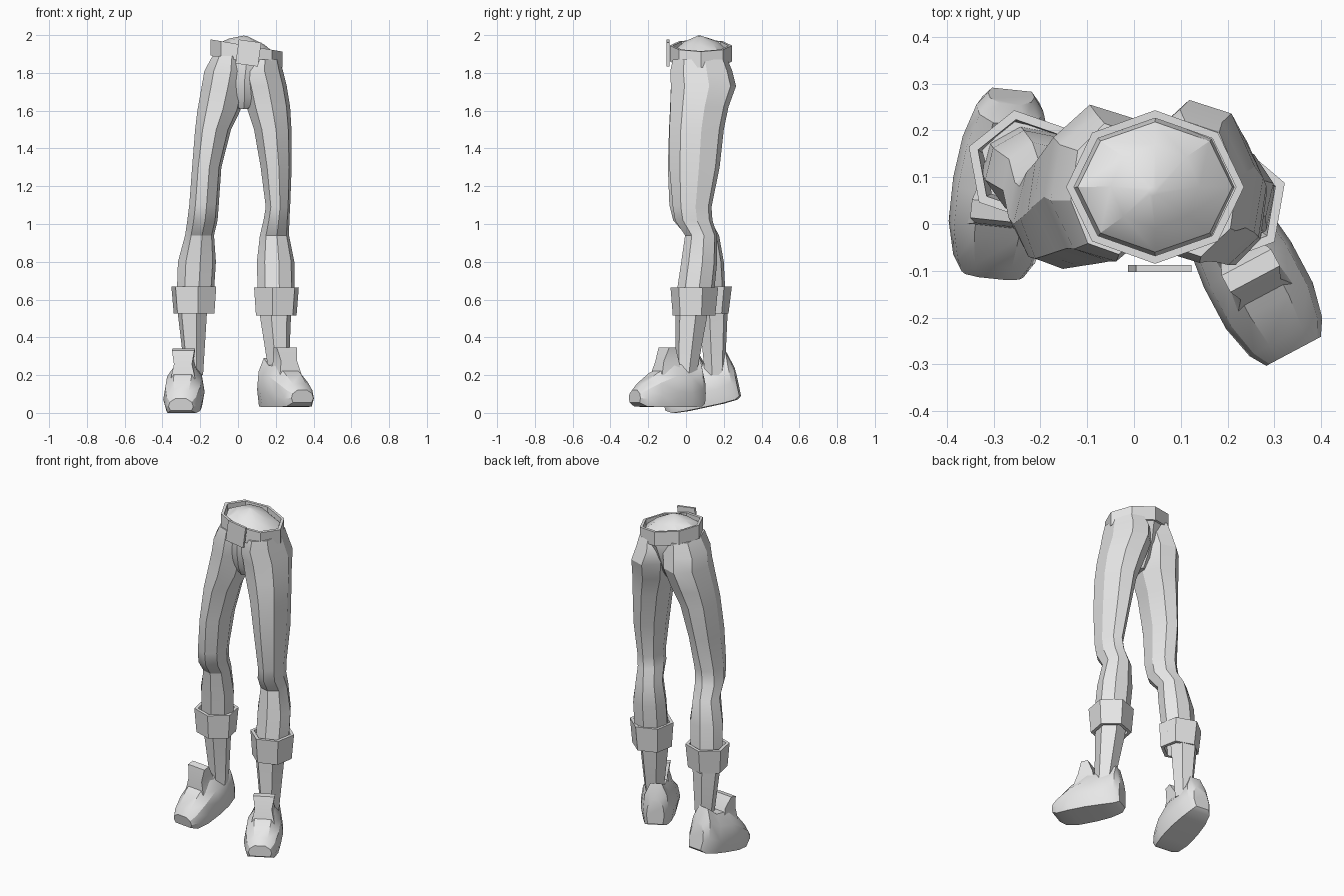
import bpy, bmesh, math
from mathutils import Matrix, Vector

cube = bpy.data.objects.get("Cube")
if cube:
    bpy.data.objects.remove(cube, do_unlink=True)

grey = bpy.data.materials.new("plain grey")
grey.use_nodes = True
grey.diffuse_color = (0.8, 0.8, 0.8, 1)
grey.node_tree.nodes["Principled BSDF"].inputs["Base Color"].default_value = (0.8, 0.8, 0.8, 1)


def ring(row, sides, phase=0.0, tilt=0.0):
    """Polygon stretched to fill the bounds in row: height, x range, y range."""
    z, x_low, x_high, y_low, y_high = row
    angles = [math.tau * i / sides + math.radians(phase) for i in range(sides)]
    wide = max(abs(math.cos(a)) for a in angles)
    deep = max(abs(math.sin(a)) for a in angles)
    points = []
    for a in angles:
        x = (x_low + x_high) / 2 + (x_high - x_low) / 2 * math.cos(a) / wide
        y = (y_low + y_high) / 2 + (y_high - y_low) / 2 * math.sin(a) / deep
        points.append(Vector((x, y, z + tilt * (x - 0.045))))
    return points


def skin(name, rings, closed=False, matrix=None, angle=28):
    """Join rings into a surface, capped at the ends or closed into a loop."""
    bm = bmesh.new()
    loops = [[bm.verts.new(p) for p in points] for points in rings]
    pairs = list(zip(loops, loops[1:]))
    if closed:
        pairs.append((loops[-1], loops[0]))
    else:
        bm.faces.new(loops[0])
        bm.faces.new(loops[-1])
    for a, b in pairs:
        for i in range(len(a)):
            j = (i + 1) % len(a)
            bm.faces.new((a[i], a[j], b[j], b[i]))
    if matrix:
        bm.transform(matrix)
    bmesh.ops.recalc_face_normals(bm, faces=bm.faces)
    mesh = bpy.data.meshes.new(name)
    bm.to_mesh(mesh)
    bm.free()
    mesh.materials.append(grey)
    obj = bpy.data.objects.new(name, mesh)
    bpy.context.collection.objects.link(obj)
    bpy.ops.object.select_all(action='DESELECT')
    obj.select_set(True)
    bpy.context.view_layer.objects.active = obj
    bpy.ops.object.shade_smooth_by_angle(angle=math.radians(angle))
    return obj


def inset(row, t):
    z, x_low, x_high, y_low, y_high = row
    return (z, x_low + t, x_high - t, y_low + t, y_high - t)


def band(name, low, high, thick, sides, phase=0.0, tilt=0.0):
    """Hollow band between two outer bounds."""
    rows = [low, high, inset(high, thick), inset(low, thick)]
    return skin(name, [ring(r, sides, phase, tilt) for r in rows], closed=True)


# Pelvis with a domed waist
pelvis = [
    (1.995, 0.03, 0.05, 0.06, 0.08),
    (1.965, -0.05, 0.14, -0.01, 0.17),
    (1.92, -0.12, 0.21, -0.06, 0.218),
    (1.86, -0.13, 0.222, -0.075, 0.23),
    (1.76, -0.14, 0.21, -0.06, 0.2),
    (1.67, -0.06, 0.13, -0.045, 0.16),
    (1.61, 0.0, 0.06, -0.01, 0.12),
]
skin("pelvis", [ring(r, 8, 0, -0.17) if i < 4 else ring(r, 8) for i, r in enumerate(pelvis)])

# Belt and buckle
band("belt", (1.86, -0.145, 0.235, -0.085, 0.243),
     (1.945, -0.145, 0.235, -0.085, 0.243), 0.017, 8, 0, -0.17)
buckle_place = Matrix.Translation((0.055, -0.095, 1.905)) @ Matrix.Rotation(math.radians(8), 4, 'Y')
plate = [(-0.064, -0.06, 0.06, -0.007, 0.007), (0.064, -0.06, 0.06, -0.007, 0.007)]
skin("buckle", [ring(r, 4, 45) for r in plate], matrix=buckle_place)

# Trouser legs, each from hip to cuff
trousers = {
    "left": [
        (1.87, 0.03, 0.222, -0.07, 0.22),
        (1.81, 0.0, 0.238, -0.083, 0.245),
        (1.73, 0.02, 0.258, -0.08, 0.265),
        (1.62, 0.045, 0.276, -0.082, 0.225),
        (1.5, 0.085, 0.283, -0.088, 0.2),
        (1.3, 0.12, 0.284, -0.088, 0.178),
        (1.09, 0.147, 0.276, -0.07, 0.135),
        (1.02, 0.135, 0.272, -0.058, 0.14),
        (0.94, 0.116, 0.27, -0.005, 0.165),
        (0.8, 0.1, 0.298, -0.025, 0.165),
        (0.6, 0.105, 0.3, -0.055, 0.145),
    ],
    "right": [
        (1.89, -0.135, 0.04, -0.065, 0.215),
        (1.81, -0.178, 0.06, -0.08, 0.235),
        (1.73, -0.192, 0.045, -0.08, 0.255),
        (1.6, -0.215, 0.012, -0.085, 0.215),
        (1.5, -0.227, -0.037, -0.09, 0.19),
        (1.3, -0.243, -0.088, -0.096, 0.165),
        (1.1, -0.258, -0.102, -0.088, 0.125),
        (1.02, -0.268, -0.108, -0.068, 0.13),
        (0.94, -0.28, -0.127, 0.0, 0.175),
        (0.8, -0.318, -0.117, 0.02, 0.2),
        (0.6, -0.325, -0.13, 0.04, 0.21),
    ],
}
for side, rows in trousers.items():
    skin(side + "_trouser_leg", [ring(r, 8, 10) for r in rows])

# Rolled cuffs
band("left_cuff", (0.515, 0.095, 0.31, -0.07, 0.155),
     (0.665, 0.085, 0.322, -0.082, 0.17), 0.02, 6, 20)
band("right_cuff", (0.525, -0.34, -0.125, 0.015, 0.225),
     (0.67, -0.353, -0.115, 0.005, 0.243), 0.02, 6, -20)

# Bare shins
skin("left_shin", [ring(r, 6, 15) for r in (
    (0.64, 0.11, 0.295, -0.055, 0.125),
    (0.5, 0.118, 0.28, -0.055, 0.11),
    (0.2, 0.165, 0.268, -0.055, 0.055))])
skin("right_shin", [ring(r, 6, -15) for r in (
    (0.65, -0.325, -0.145, 0.05, 0.22),
    (0.52, -0.318, -0.165, 0.07, 0.22),
    (0.2, -0.28, -0.185, 0.1, 0.205))])


def shoe_section(distance, half, low, high):
    """Flat soled outline across the shoe at a distance toward the toe."""
    outline = [(0.85, 0), (1, 0.35), (0.88, 0.72), (0.45, 1)]
    h = high - low
    right = [Vector((half * x, -distance, low + h * z)) for x, z in outline]
    left = [Vector((-p.x, p.y, p.z)) for p in reversed(right)]
    return right + left


# Shoes with a raised tongue, toe toward local -y
shoe = [
    (-0.1, 0.05, 0.05, 0.2),
    (-0.075, 0.072, 0.035, 0.29),
    (0.0, 0.094, 0.03, 0.25),
    (0.09, 0.105, 0.03, 0.26),
    (0.19, 0.105, 0.03, 0.21),
    (0.265, 0.088, 0.035, 0.155),
    (0.3, 0.066, 0.055, 0.12),
]
tongue = [
    (0.2, -0.065, 0.065, -0.17, -0.05),
    (0.275, -0.048, 0.048, -0.15, -0.06),
    (0.345, -0.06, 0.06, -0.125, -0.085),
]
placements = {
    "left": ((0.2, -0.007, 0.0), 28, 0),
    "right": ((-0.27, 0.2, 0.02), -6, 12),
}
for side, (place, yaw, pitch) in placements.items():
    matrix = (Matrix.Translation(place) @ Matrix.Rotation(math.radians(yaw), 4, 'Z')
              @ Matrix.Rotation(math.radians(pitch), 4, 'X'))
    skin(side + "_shoe", [shoe_section(*s) for s in shoe], matrix=matrix)
    skin(side + "_shoe_tongue", [ring(r, 4, 45) for r in tongue], matrix=matrix)
